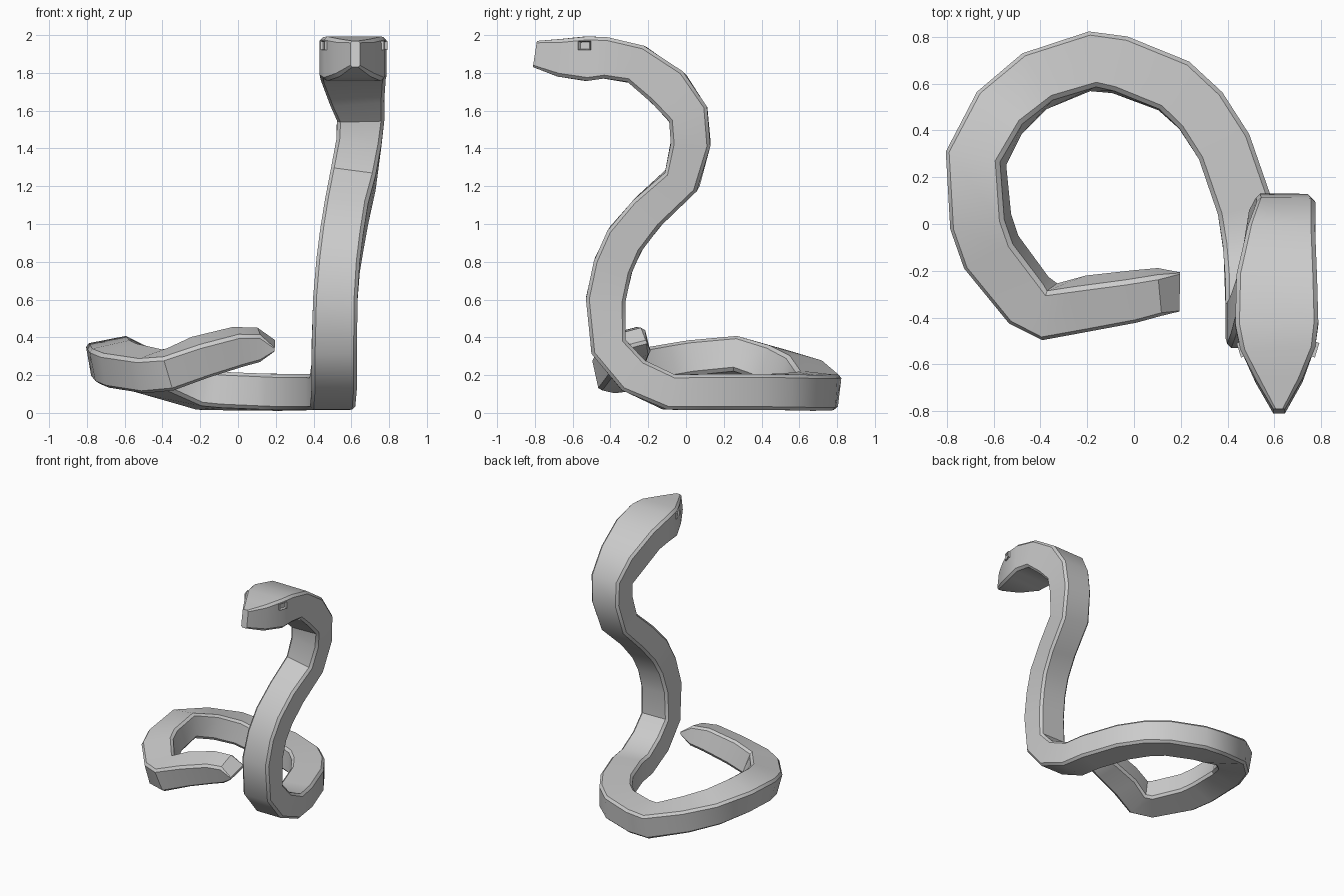
import bpy, bmesh, math
from mathutils import Vector, Matrix

if "Cube" in bpy.data.objects:
    bpy.data.objects.remove(bpy.data.objects["Cube"])

skin = bpy.data.materials.new("grey_skin")
skin.diffuse_color = (0.6, 0.6, 0.6, 1)
skin.use_nodes = True
skin.node_tree.nodes["Principled BSDF"].inputs["Base Color"].default_value = skin.diffuse_color


def finish(bm, name, smooth_angle):
    bmesh.ops.recalc_face_normals(bm, faces=bm.faces)
    mesh = bpy.data.meshes.new(name)
    bm.to_mesh(mesh)
    bm.free()
    obj = bpy.data.objects.new(name, mesh)
    bpy.context.collection.objects.link(obj)
    mesh.materials.append(skin)
    bpy.context.view_layer.objects.active = obj
    obj.select_set(True)
    bpy.ops.object.shade_smooth_by_angle(angle=math.radians(smooth_angle))
    obj.select_set(False)
    return obj


# Coil centre line, from the tail tip to the foot of the neck
coil = [(0.195, -0.29, 0.355), (0.11, -0.29, 0.36), (0.0, -0.31, 0.35),
        (-0.2, -0.34, 0.295), (-0.36, -0.375, 0.23), (-0.45, -0.325, 0.22),
        (-0.61, -0.12, 0.25), (-0.655, 0.01, 0.27), (-0.675, 0.28, 0.295),
        (-0.575, 0.475, 0.25), (-0.425, 0.61, 0.2), (-0.19, 0.695, 0.12),
        (-0.06, 0.68, 0.115), (0.17, 0.59, 0.11), (0.285, 0.485, 0.11),
        (0.385, 0.33, 0.11), (0.475, 0.07, 0.11), (0.5, -0.09, 0.11)]

# Raised neck and head: x, y, z, width, depth
neck = [(0.51, -0.28, 0.2, 0.24, 0.2), (0.51, -0.41, 0.35, 0.24, 0.195),
        (0.515, -0.425, 0.6, 0.235, 0.21), (0.53, -0.385, 0.78, 0.23, 0.21),
        (0.55, -0.32, 0.92, 0.23, 0.21), (0.575, -0.2, 1.065, 0.23, 0.2),
        (0.61, -0.02, 1.235, 0.24, 0.195), (0.64, 0.025, 1.43, 0.24, 0.21),
        (0.65, 0.012, 1.58, 0.25, 0.215), (0.63, -0.09, 1.715, 0.29, 0.235),
        (0.61, -0.26, 1.845, 0.345, 0.21), (0.61, -0.43, 1.88, 0.355, 0.22),
        (0.615, -0.53, 1.875, 0.32, 0.235), (0.62, -0.67, 1.88, 0.2, 0.2),
        (0.62, -0.8, 1.9, 0.05, 0.14)]

# Each ring: centre, width, depth, roll
rings = []
for i, p in enumerate(coil):
    depth = (0.02, 0.15, 0.18)[i] if i < 3 else 0.19
    width = min(0.24, 0.17 + 0.012 * i)
    roll = 0.25 if i < 7 else max(0.0, 0.25 - 0.03 * (i - 6))
    rings.append((Vector(p), width, depth, roll))
rings += [(Vector(n[:3]), n[3], n[4], 0.0) for n in neck]

# Body: a chamfered box section swept through the rings
bm = bmesh.new()
loops = []
for i, (c, w, d, roll) in enumerate(rings):
    before = rings[max(i - 1, 0)][0]
    after = rings[min(i + 1, len(rings) - 1)][0]
    t = Vector((0, 0, 0))
    for step in (c - before, after - c):
        if step.length > 0:
            t += step.normalized()
    t.normalize()
    side = t.cross(Vector((0, 0, 1))) if i < len(coil) else Vector((-1, 0, 0))
    side = (side - t * side.dot(t)).normalized()
    side = Matrix.Rotation(-roll, 3, t) @ side
    up = side.cross(t)
    a, b = w / 2, d / 2
    k = min(0.018, a * 0.4, b * 0.4)
    section = [(a, b - k), (a - k, b), (k - a, b), (-a, b - k),
               (-a, k - b), (k - a, -b), (a - k, -b), (a, k - b)]
    loops.append([bm.verts.new(c + side * u + up * v) for u, v in section])
for one, two in zip(loops, loops[1:]):
    for j in range(8):
        m = (j + 1) % 8
        bm.faces.new((one[j], one[m], two[m], two[j]))
bm.faces.new(loops[0])
bm.faces.new(loops[-1])
finish(bm, "snake_body", 35)

# Eyes: small raised blocks with a sunken centre, one on each cheek
for name, s in (("left_eye", 1), ("right_eye", -1)):
    bm = bmesh.new()
    bmesh.ops.create_cube(bm, size=1)
    bmesh.ops.scale(bm, vec=(0.03, 0.065, 0.05), verts=bm.verts)
    bm.normal_update()
    outer = [f for f in bm.faces if f.normal.x * s > 0.9]
    bmesh.ops.inset_region(bm, faces=outer, thickness=0.012)
    bmesh.ops.translate(bm, vec=(-0.015 * s, 0, 0), verts=outer[0].verts)
    eye = finish(bm, name, 30)
    eye.location = (0.615 + s * 0.153, -0.535, 1.945)
    eye.rotation_euler = (0, 0, -s * 0.3)
